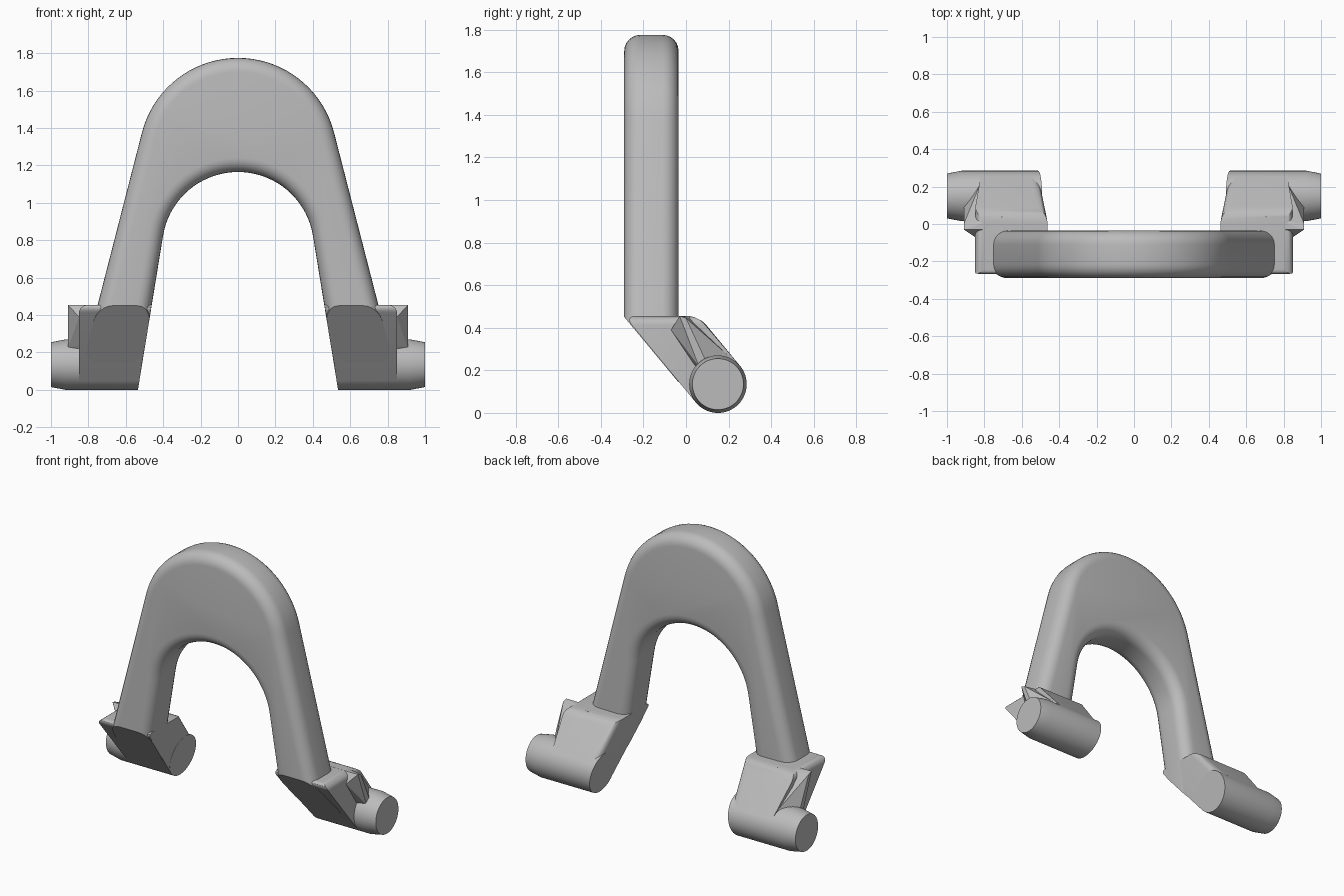
import bpy, bmesh
from math import sin, cos, radians, pi
from mathutils import Vector

cube = bpy.data.objects.get("Cube")
if cube:
    bpy.data.objects.remove(cube, do_unlink=True)

grey = bpy.data.materials.new("plain grey")
grey.use_nodes = True
colour = (0.5, 0.5, 0.5, 1)
grey.diffuse_color = colour
grey.node_tree.nodes["Principled BSDF"].inputs["Base Color"].default_value = colour

# Shared measurements: pin axis, pin radius, and the inner slanted side of the legs
PIN = Vector((0, 0.15, 0.135))
R = 0.135
FRONT_N = Vector((0, -0.77, -0.64)).normalized()


def inner_x(z):
    return 0.535 - 0.1625 * z


def cut(bm, point, normal):
    """Remove everything on the normal's side and cap the opening."""
    res = bmesh.ops.bisect_plane(bm, geom=bm.verts[:] + bm.edges[:] + bm.faces[:],
                                 plane_co=point, plane_no=normal, clear_outer=True)
    edges = [e for e in res["geom_cut"] if isinstance(e, bmesh.types.BMEdge)]
    bmesh.ops.holes_fill(bm, edges=edges)


def finish(bm, name, mirror=False, smooth=True):
    bmesh.ops.recalc_face_normals(bm, faces=bm.faces[:])
    mesh = bpy.data.meshes.new(name)
    bm.to_mesh(mesh)
    bm.free()
    mesh.materials.append(grey)
    obj = bpy.data.objects.new(name, mesh)
    bpy.context.collection.objects.link(obj)
    bpy.context.view_layer.objects.active = obj
    for o in bpy.context.selected_objects:
        o.select_set(False)
    obj.select_set(True)
    if smooth:
        bpy.ops.object.shade_smooth_by_angle(angle=radians(30))
    if mirror:
        obj.modifiers.new("Mirror", 'MIRROR').use_mirror_merge = False
    return obj


def bevel(bm, edges, width):
    bmesh.ops.bevel(bm, geom=edges, offset=width, segments=6, profile=0.5, affect='EDGES')


def arc(radius, z, start, steps=36):
    angles = [radians(start + (180 - 2 * start) * i / steps) for i in range(steps + 1)]
    return [(radius * cos(a), z + radius * sin(a)) for a in angles]


# Arch: horseshoe outline, extruded, rounded along both rims, trimmed at the bend
low = -0.1
outline = [(0.893, low)] + arc(0.53, 1.245, 14.6) + [(-0.893, low)]
outline += [(-inner_x(low), low)] + arc(0.406, 0.759, 9.2)[::-1] + [(inner_x(low), low)]
bm = bmesh.new()
face = bm.faces.new([bm.verts.new((x, -0.29, z)) for x, z in outline])
ext = bmesh.ops.extrude_face_region(bm, geom=[face], use_keep_orig=True)
bmesh.ops.translate(bm, verts=[v for v in ext["geom"] if isinstance(v, bmesh.types.BMVert)],
                    vec=(0, 0.255, 0))
bmesh.ops.recalc_face_normals(bm, faces=bm.faces[:])
rims = [e for e in bm.edges if abs(e.verts[0].co.y - e.verts[1].co.y) < 0.01
        and max(v.co.z for v in e.verts) > 0]
bevel(bm, rims, 0.075)
cut(bm, Vector((0, -0.29, 0.45)), FRONT_N)
finish(bm, "arch")

# Bent foot: sloping block from the arch down to the pin
bm = bmesh.new()
front_low, back_low = PIN + FRONT_N * R, PIN - FRONT_N * R
profile = [(-0.29, 0.455), front_low.yz, back_low.yz, (0.06, 0.455)]
inner = [bm.verts.new((inner_x(z) + 0.001, y, z)) for y, z in profile]
outer = [bm.verts.new((x, y, z)) for x, (y, z) in zip((0.85, 0.85, 0.82, 0.85), profile)]
bm.faces.new(inner)
bm.faces.new(outer[::-1])
for i in range(4):
    j = (i + 1) % 4
    bm.faces.new((inner[i], outer[i], outer[j], inner[j]))
bmesh.ops.recalc_face_normals(bm, faces=bm.faces[:])
pairs = [(inner[0], outer[0]), (outer[0], outer[3]), (inner[3], outer[3]), (inner[2], inner[3])]
bevel(bm, [bm.edges.get(p) for p in pairs], 0.05)
finish(bm, "foot", mirror=True)

# Side fin: small wedge flaring out of the foot
bm = bmesh.new()
for co in [(0.85, -0.07, 0.39), (0.91, -0.03, 0.455), (0.91, 0, 0.445), (0.91, 0.09, 0.25),
           (0.91, 0.06, 0.22), (0.85, 0.03, 0.24), (0.7, -0.03, 0.455), (0.7, 0.04, 0.45),
           (0.82, 0.22, 0.25), (0.7, 0.22, 0.25), (0.7, 0.06, 0.15)]:
    bm.verts.new(co)
bmesh.ops.convex_hull(bm, input=bm.verts[:])
finish(bm, "side_fin", mirror=True, smooth=False)

# Pin: round bar with a tapered outer end and a slanted inner end
bm = bmesh.new()
N = 64
rings = [[bm.verts.new((x, PIN.y + r * cos(2 * pi * i / N), PIN.z + r * sin(2 * pi * i / N)))
          for i in range(N)] for x, r in ((0.4, R), (0.92, R), (1.0, 0.12))]
for a, b in zip(rings, rings[1:]):
    for i in range(N):
        j = (i + 1) % N
        bm.faces.new((a[i], a[j], b[j], b[i]))
bm.faces.new(rings[0])
bm.faces.new(rings[-1])
cut(bm, Vector((inner_x(0), 0, 0)), Vector((-1, 0, -0.1625)).normalized())
obj = finish(bm, "pin", mirror=True)
